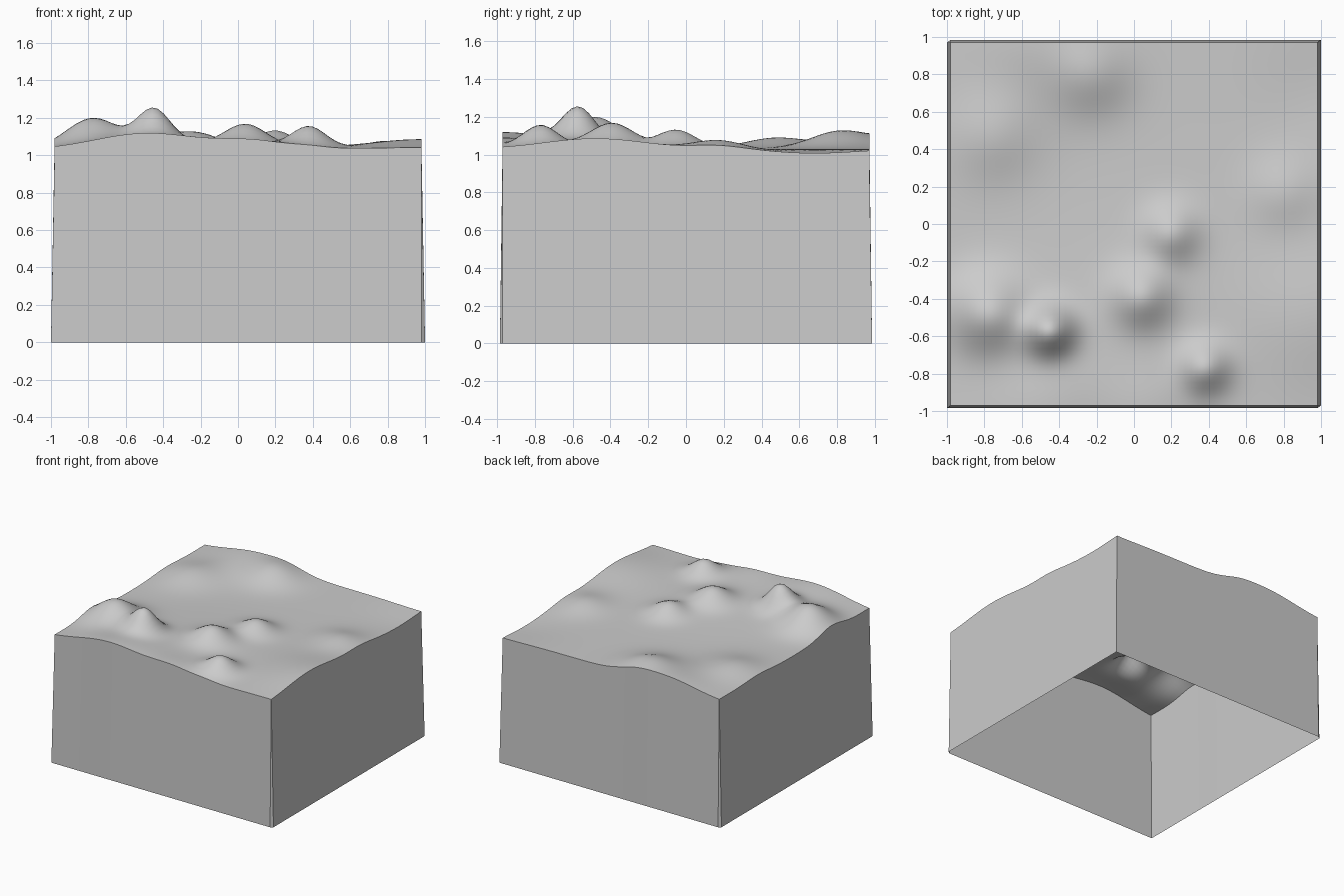
import bpy, bmesh, math

cube = bpy.data.objects.get("Cube")
if cube:
    bpy.data.objects.remove(cube, do_unlink=True)

TX, TY = 0.98, 0.97      # half size of the ground
BX, BY = 1.0, 0.985      # half size of the flared wall foot
N = 64                   # cells per side

# Hills as (x, y, height, spread); the first ones shape the ground broadly
HILLS = [
    (-0.10, -0.50, 0.03, 0.40),
    (-0.50, -1.00, 0.08, 0.27),
    (0.08, -1.00, 0.035, 0.17),
    (0.98, -0.48, 0.055, 0.27),
    (0.98, 0.68, -0.022, 0.22),
    (-0.50, 1.00, 0.075, 0.25),
    (-0.78, -0.48, 0.155, 0.14),
    (-0.45, -0.57, 0.175, 0.088),
    (0.04, -0.39, 0.11, 0.11),
    (0.20, -0.05, 0.09, 0.10),
    (0.38, -0.77, 0.11, 0.09),
    (-0.22, 0.80, 0.065, 0.14),
    (0.80, 0.17, 0.045, 0.13),
    (-0.76, 0.47, 0.055, 0.16),
]


def height(x, y):
    return 1.03 + sum(h * math.exp(-((x - a) ** 2 + (y - b) ** 2) / (2 * s * s))
                      for a, b, h, s in HILLS)


grey = bpy.data.materials.new("light_grey")
grey.use_nodes = True
grey.diffuse_color = (0.6, 0.6, 0.6, 1)
grey.node_tree.nodes["Principled BSDF"].inputs["Base Color"].default_value = (0.6, 0.6, 0.6, 1)


def finish(name, bm, smooth):
    mesh = bpy.data.meshes.new(name)
    for f in bm.faces:
        f.smooth = smooth
    bm.to_mesh(mesh)
    bm.free()
    mesh.materials.append(grey)
    obj = bpy.data.objects.new(name, mesh)
    bpy.context.collection.objects.link(obj)
    return obj


# Rolling ground surface
bm = bmesh.new()
bmesh.ops.create_grid(bm, x_segments=N, y_segments=N, size=1)
for v in bm.verts:
    x, y = v.co.x * TX, v.co.y * TY
    v.co = (x, y, height(x, y))
finish("ground_surface", bm, True)

# Side walls: each side runs counter-clockwise from start to end,
# top corners first, then the matching foot corners
SIDES = [
    ((-TX, -TY), (TX, -TY), (-BX, -BY), (TX, -BY)),
    ((TX, -TY), (TX, TY), (BX, -TY), (BX, BY)),
    ((TX, TY), (-TX, TY), (BX, BY), (-TX, BY)),
    ((-TX, TY), (-TX, -TY), (-BX, TY), (-BX, -BY)),
]


def mix(a, b, t):
    return a[0] + (b[0] - a[0]) * t, a[1] + (b[1] - a[1]) * t


bm = bmesh.new()
ring = []
for top_a, top_b, foot_a, foot_b in SIDES:
    for i in range(N + 1):
        x, y = mix(top_a, top_b, i / N)
        ring.append((bm.verts.new((x, y, height(x, y))),
                     bm.verts.new((*mix(foot_a, foot_b, i / N), 0))))
for (t0, f0), (t1, f1) in zip(ring, ring[1:] + ring[:1]):
    if (t0.co - t1.co).length > 1e-5:
        bm.faces.new((f0, f1, t1, t0))
    elif (f0.co - f1.co).length > 1e-5:
        bm.faces.new((f0, f1, t1))       # narrow corner strip
bmesh.ops.remove_doubles(bm, verts=bm.verts[:], dist=1e-5)
finish("side_walls", bm, False)
